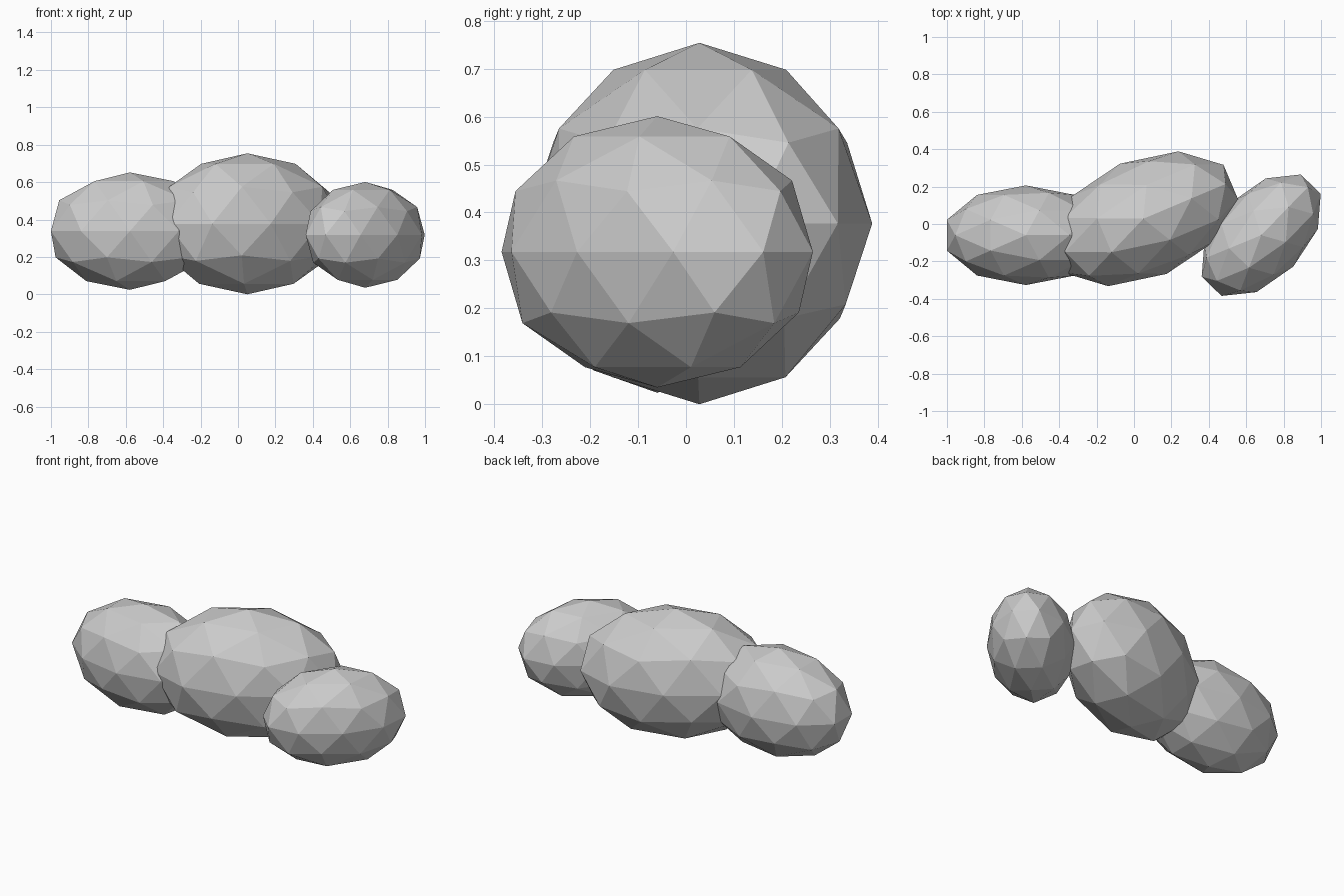
import bpy
from mathutils import Vector

default_cube = bpy.data.objects.get("Cube")
if default_cube:
    bpy.data.objects.remove(default_cube, do_unlink=True)

# One flat grey for the whole cluster
GREY = (0.6, 0.6, 0.6, 1.0)
grey = bpy.data.materials.new("pale_grey")
grey.use_nodes = True
grey.diffuse_color = GREY
grey.node_tree.nodes["Principled BSDF"].inputs["Base Color"].default_value = GREY

# Every lobe is the same faceted ellipsoid: length, width, height ratio
PROPORTIONS = Vector((1.0, 0.6, 0.707))


def lobe(name, centre, half_length, turn):
    """Low-poly ellipsoid turned about the vertical axis."""
    bpy.ops.mesh.primitive_ico_sphere_add(
        subdivisions=2, radius=1, location=centre, rotation=(0, 0, turn))
    obj = bpy.context.object
    obj.name = name
    obj.scale = PROPORTIONS * half_length
    obj.data.materials.append(grey)
    bpy.ops.object.shade_flat()
    return obj


# Three overlapping lobes in a row, each turned further than the last
lobe("right_lobe", (-0.578, -0.06, 0.338), 0.444, 0.0)
lobe("middle_lobe", (0.05, 0.028, 0.377), 0.533, 0.4)
lobe("left_lobe", (0.68, -0.06, 0.318), 0.4, 0.8)
